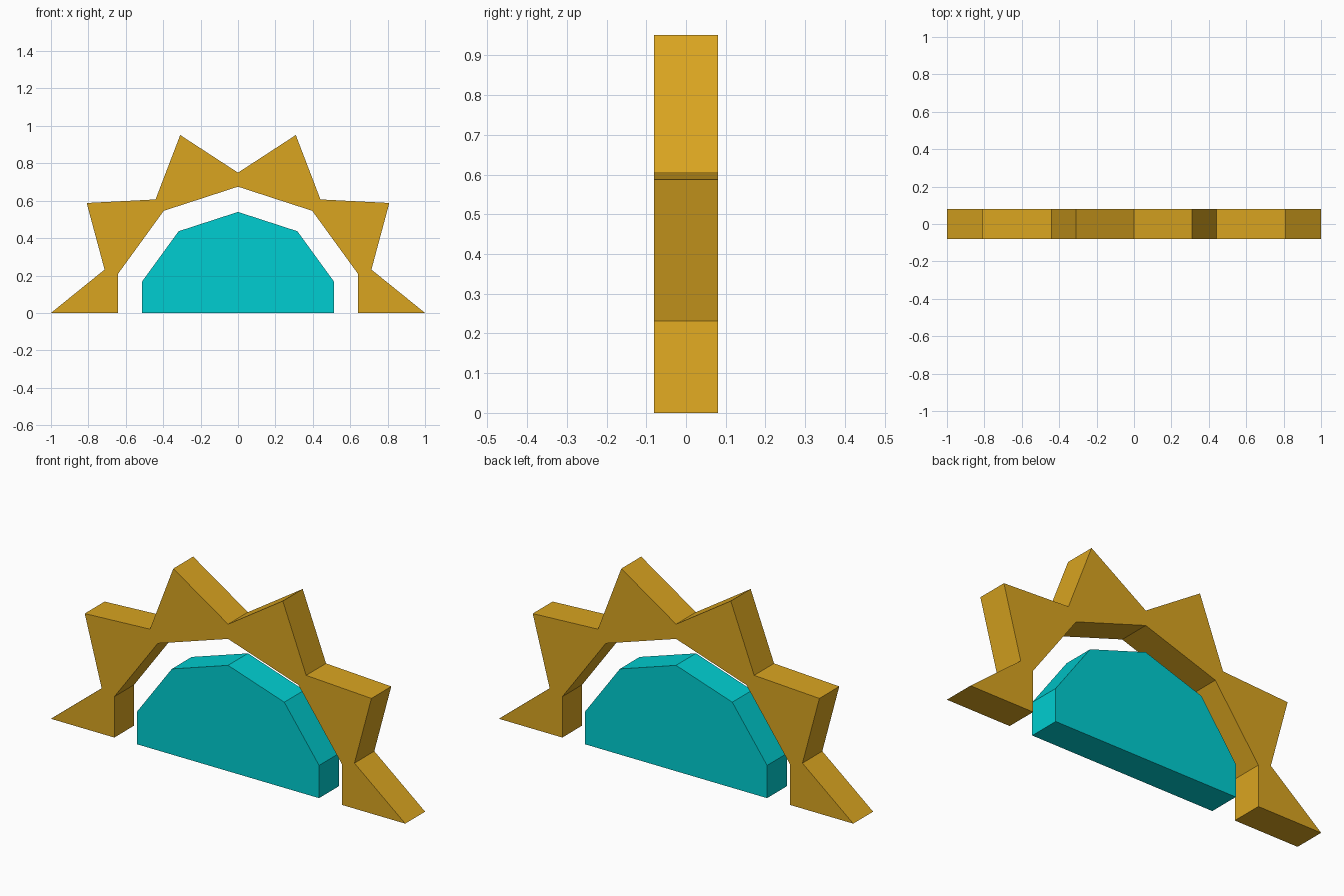
import bpy
import bmesh
from math import sin, cos, pi

cube = bpy.data.objects.get("Cube")
if cube:
    bpy.data.objects.remove(cube)

HALF_DEPTH = 0.08
TIP, VALLEY, INNER, CORE = 1.0, 0.75, 0.675, 0.54
STEP = pi / 10


def make_material(name, color):
    mat = bpy.data.materials.new(name)
    mat.use_nodes = True
    mat.diffuse_color = color
    mat.node_tree.nodes["Principled BSDF"].inputs["Base Color"].default_value = color
    return mat


def polar(radius, k):
    return radius * cos(k * STEP), radius * sin(k * STEP)


def half_decagon(radius):
    """Upper half of a decagon, from right to left, cut flat at the ground."""
    side = radius * cos(STEP)
    return [(side, 0)] + [polar(radius, k) for k in range(1, 10, 2)] + [(-side, 0)]


def extrude_profile(name, outline, mat):
    """Extrude an x-z outline through the depth."""
    bm = bmesh.new()
    face = bm.faces.new([bm.verts.new((x, -HALF_DEPTH, z)) for x, z in outline])
    result = bmesh.ops.extrude_face_region(bm, geom=[face], use_keep_orig=True)
    moved = [v for v in result["geom"] if isinstance(v, bmesh.types.BMVert)]
    bmesh.ops.translate(bm, verts=moved, vec=(0, 2 * HALF_DEPTH, 0))
    bmesh.ops.recalc_face_normals(bm, faces=bm.faces)
    mesh = bpy.data.meshes.new(name)
    bm.to_mesh(mesh)
    bm.free()
    mesh.materials.append(mat)
    obj = bpy.data.objects.new(name, mesh)
    bpy.context.collection.objects.link(obj)
    return obj


gold = make_material("gold", (0.701, 0.376, 0.0144, 1))
turquoise = make_material("turquoise", (0.0, 0.617, 0.638, 1))

# Pointed arch of sun rays: outer zigzag, then back along the inner edge
rays = [polar(VALLEY if k % 2 else TIP, k) for k in range(11)]
extrude_profile("sun_rays", rays + half_decagon(INNER)[::-1], gold)

# Half-disc core
extrude_profile("sun_core", half_decagon(CORE), turquoise)
